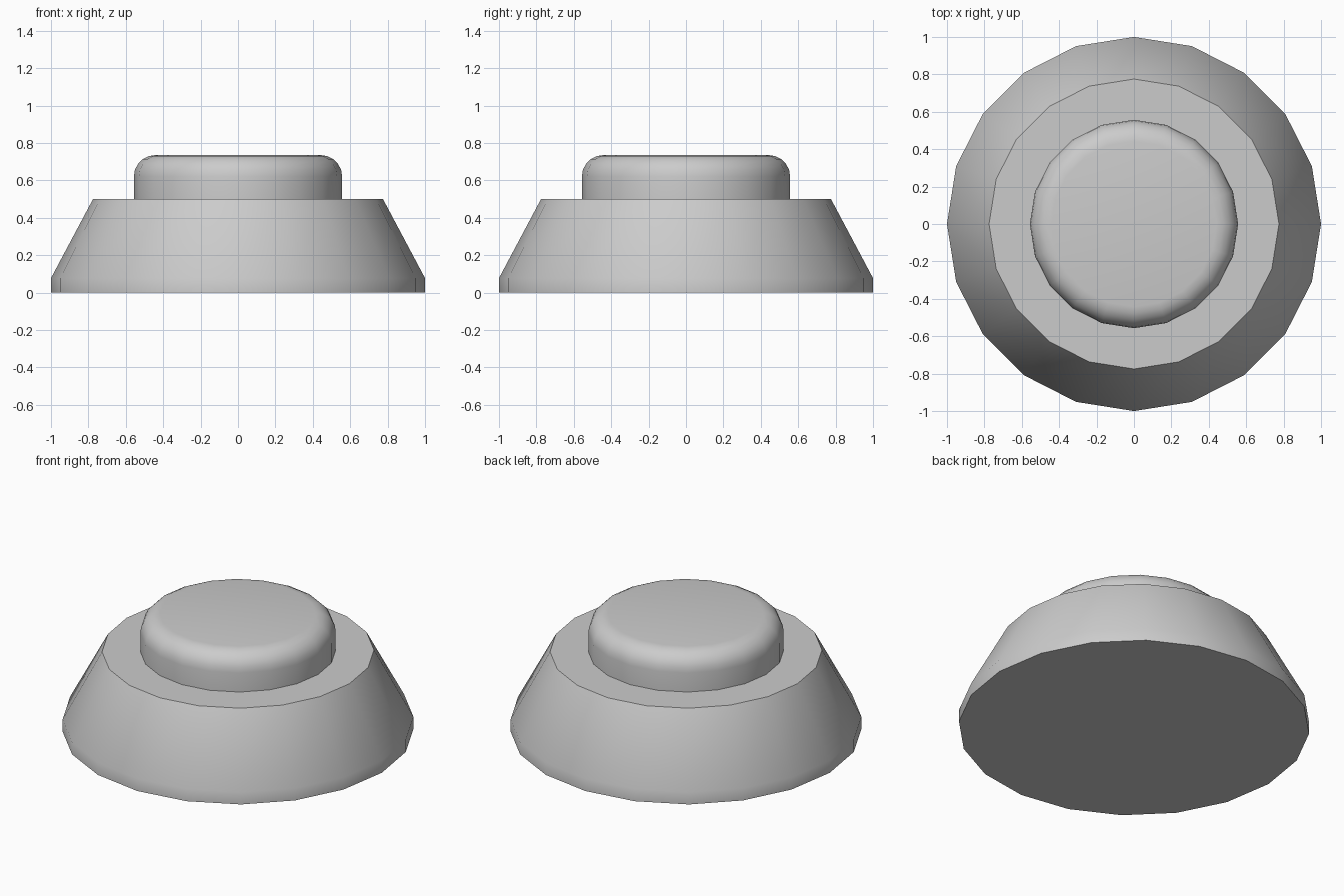
import bpy, bmesh
from math import sin, cos, pi, radians

if "Cube" in bpy.data.objects:
    bpy.data.objects.remove(bpy.data.objects["Cube"])

SIDES = 20


def lathe(name, profile):
    """Revolve a (radius, z) profile around z and cap both ends."""
    bm = bmesh.new()
    rings = [[bm.verts.new((r * cos(2 * pi * i / SIDES), r * sin(2 * pi * i / SIDES), z))
              for i in range(SIDES)] for r, z in profile]
    for low, high in zip(rings, rings[1:]):
        for i in range(SIDES):
            j = (i + 1) % SIDES
            bm.faces.new((low[i], low[j], high[j], high[i]))
    bm.faces.new(rings[0][::-1])
    bm.faces.new(rings[-1])
    mesh = bpy.data.meshes.new(name)
    bm.to_mesh(mesh)
    bm.free()
    obj = bpy.data.objects.new(name, mesh)
    bpy.context.collection.objects.link(obj)
    bpy.ops.object.select_all(action='DESELECT')
    obj.select_set(True)
    bpy.context.view_layer.objects.active = obj
    bpy.ops.object.shade_smooth_by_angle(angle=radians(30))
    return obj


# Tapered base with a short vertical rim
lathe("base", [(1.0, 0.0), (1.0, 0.077), (0.775, 0.5)])

# Push button with a rounded top edge, slightly sunk into the base
R, TOP, FILLET, STEPS = 0.557, 0.735, 0.115, 5
rounding = [(R - FILLET + FILLET * cos(pi / 2 * k / STEPS),
             TOP - FILLET + FILLET * sin(pi / 2 * k / STEPS)) for k in range(STEPS + 1)]
lathe("button", [(R, 0.49)] + rounding)
